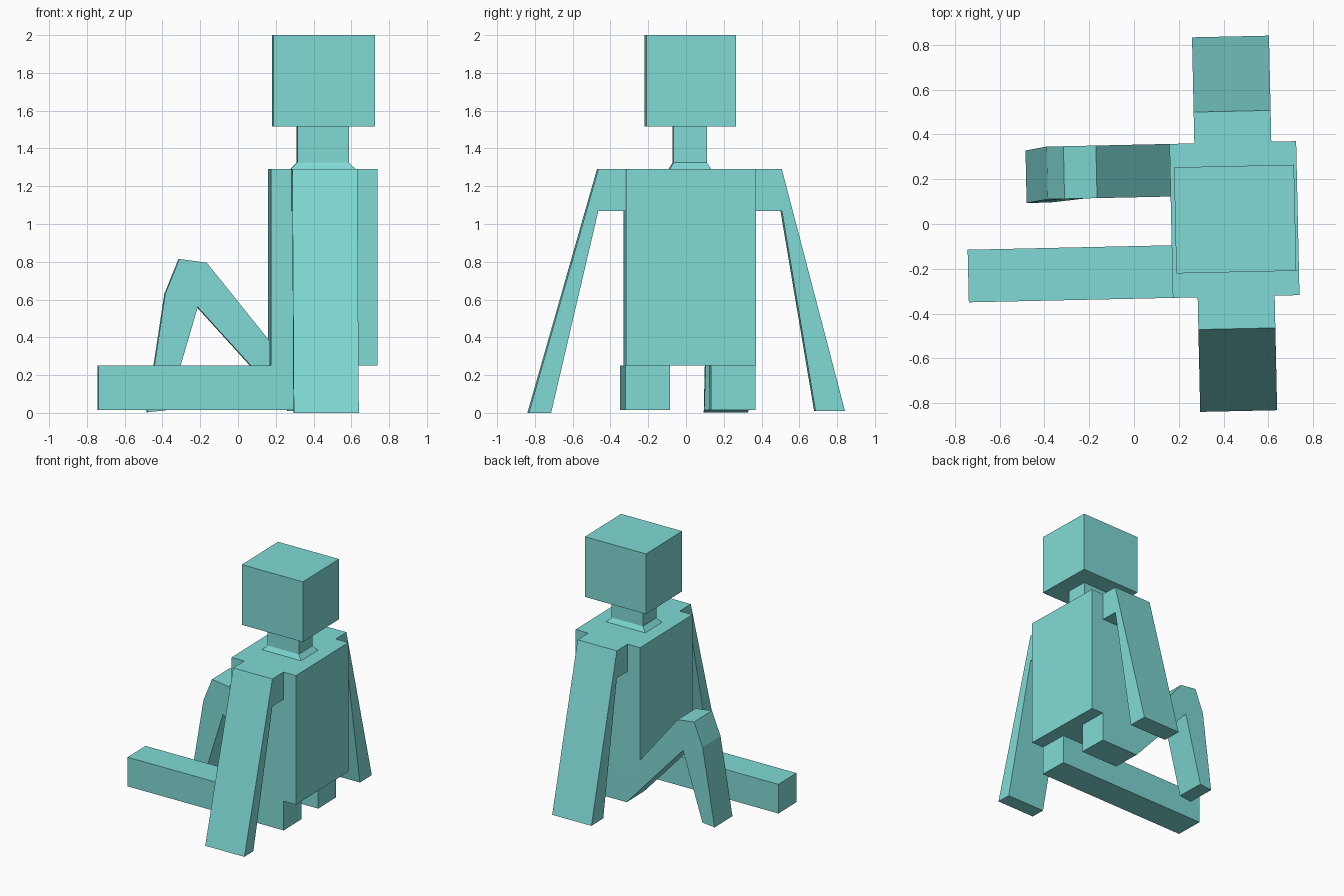
import bpy, bmesh, math
from mathutils import Matrix, Vector

default = bpy.data.objects.get("Cube")
if default:
    bpy.data.objects.remove(default, do_unlink=True)

teal = bpy.data.materials.new("soft_teal")
teal.use_nodes = True
colour = (0.215, 0.70, 0.67, 1)
teal.diffuse_color = colour
teal.node_tree.nodes["Principled BSDF"].inputs["Base Color"].default_value = colour

# The seated figure faces -x and is turned very slightly about its torso
PLACE = Matrix.Translation((0.449, 0.02, 0)) @ Matrix.Rotation(math.radians(1.25), 4, "Z")


def finish(name, bm):
    bmesh.ops.recalc_face_normals(bm, faces=bm.faces)
    mesh = bpy.data.meshes.new(name)
    bm.to_mesh(mesh)
    bm.free()
    mesh.materials.append(teal)
    obj = bpy.data.objects.new(name, mesh)
    obj.matrix_world = PLACE
    bpy.context.collection.objects.link(obj)
    return obj


def loft(name, ring_a, ring_b):
    """Join two matching outlines with side faces and cap both ends."""
    bm = bmesh.new()
    a = [bm.verts.new(p) for p in ring_a]
    b = [bm.verts.new(p) for p in ring_b]
    bm.faces.new(a)
    bm.faces.new(b)
    n = len(a)
    for i in range(n):
        j = (i + 1) % n
        bm.faces.new((a[i], a[j], b[j], b[i]))
    return finish(name, bm)


def rect(cx, cy, hx, hy, z):
    return [(cx + sx * hx, cy + sy * hy, z)
            for sx, sy in ((-1, -1), (1, -1), (1, 1), (-1, 1))]


# Torso, neck and head
loft("torso", rect(0, 0, 0.283, 0.344, 0.25), rect(0, 0, 0.283, 0.344, 1.29))
loft("neck_base", rect(0, 0, 0.172, 0.11, 1.29), rect(0, 0, 0.137, 0.088, 1.325))
loft("neck", rect(0, 0, 0.137, 0.088, 1.325), rect(0, 0, 0.137, 0.088, 1.515))
loft("head", rect(0.003, 0.002, 0.268, 0.237, 1.515), rect(0.003, 0.002, 0.268, 0.237, 2.0))

# Arms: short level shoulder, then a straight tapering arm down to the ground
for name, side, shoulder, inner, outer, low in (
        ("left_arm", -1, 0.488, 0.738, 0.856, 0.0),
        ("right_arm", 1, 0.484, 0.662, 0.818, 0.01)):
    outline = [(0.344, 1.29), (shoulder, 1.29), (outer, low),
               (inner, low), (shoulder, 1.07), (0.344, 1.07)]
    loft(name, *[[(x, side * y, z) for y, z in outline] for x in (-0.172, 0.172)])

# Straight leg lying on the ground
loft("straight_leg", rect(-0.51, -0.2265, 0.685, 0.1175, 0.015),
     rect(-0.51, -0.2265, 0.685, 0.1175, 0.25))

# Bent leg: hip, raised thigh, bevelled knee and shin, foot drifting inward
profile = [(0.175, 0.015), (-0.165, 0.015), (-0.66, 0.56), (-0.82, 0.015),
           (-0.927, 0.003), (-0.832, 0.63), (-0.757, 0.815), (-0.612, 0.795),
           (-0.283, 0.385), (-0.283, 0.25), (0.175, 0.25)]


def bent_ring(y):
    return [(x, y - (0.015 if x < -0.8 and z < 0.1 else 0), z) for x, z in profile]


loft("bent_leg", bent_ring(0.109), bent_ring(0.344))
